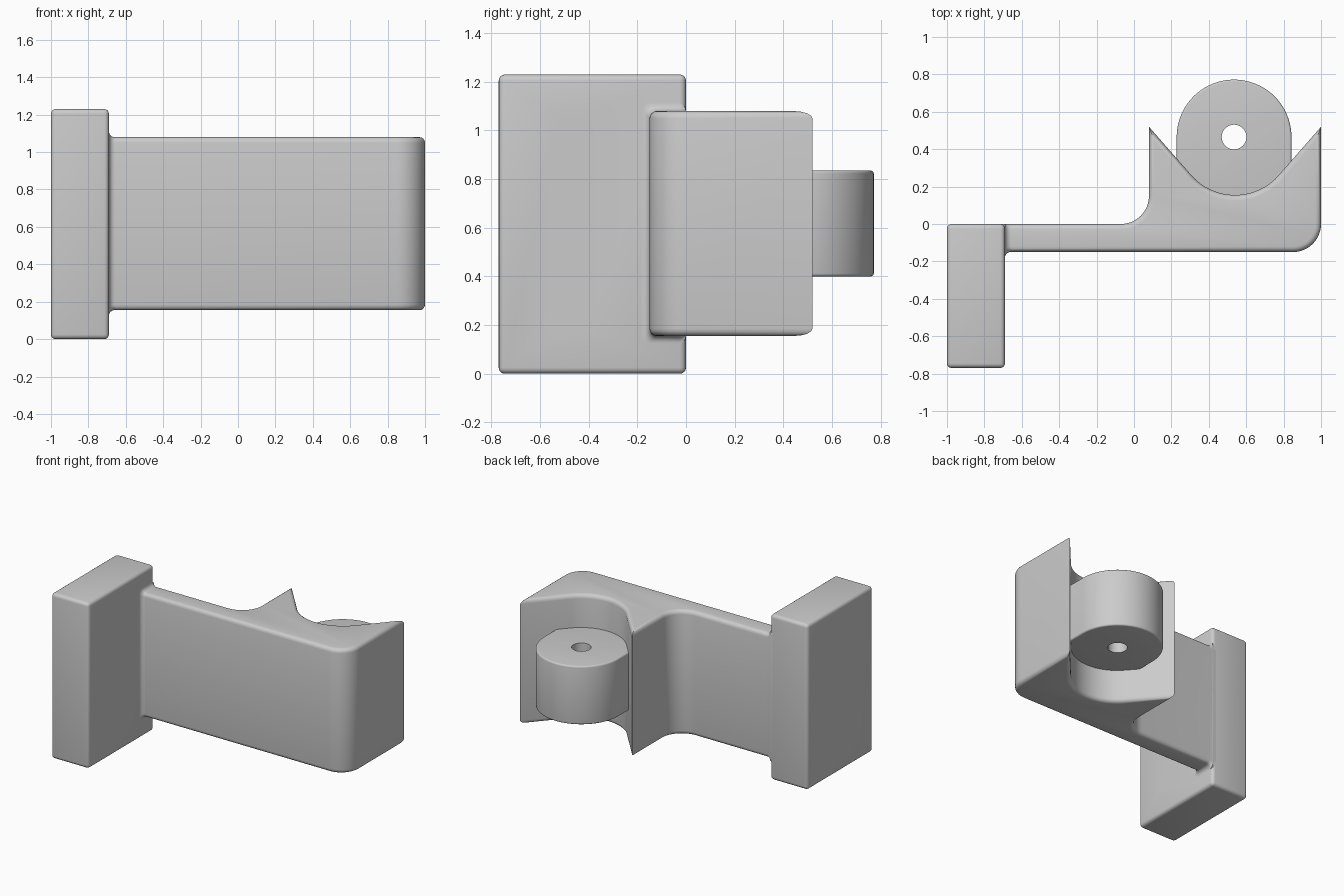
import bpy
import bmesh
from math import sin, cos, pi, radians
from mathutils import Matrix

old = bpy.data.objects.get("Cube")
if old:
    bpy.data.objects.remove(old, do_unlink=True)

GREY = (0.6, 0.6, 0.6, 1)
mat = bpy.data.materials.new("plain grey")
mat.use_nodes = True
mat.diffuse_color = GREY
mat.node_tree.nodes["Principled BSDF"].inputs["Base Color"].default_value = GREY

EDGE = 0.03  # rounding of the outer edges


def arc(cx, cy, r, start, end, n):
    """Points on an arc, angles in degrees."""
    steps = [radians(start + (end - start) * i / n) for i in range(n + 1)]
    return [(cx + r * cos(a), cy + r * sin(a)) for a in steps]


def finish(name, bm):
    bmesh.ops.recalc_face_normals(bm, faces=bm.faces)
    mesh = bpy.data.meshes.new(name)
    bm.to_mesh(mesh)
    bm.free()
    ob = bpy.data.objects.new(name, mesh)
    bpy.context.collection.objects.link(ob)
    mesh.materials.append(mat)
    return ob


def extrude_profile(name, points, z0, z1, rounding):
    """Extrude a plan outline upward and round its top and bottom rims."""
    bm = bmesh.new()
    base = bm.faces.new([bm.verts.new((x, y, z0)) for x, y in points])
    out = bmesh.ops.extrude_face_region(bm, geom=[base], use_keep_orig=True)
    top = [v for v in out["geom"] if isinstance(v, bmesh.types.BMVert)]
    bmesh.ops.translate(bm, verts=top, vec=(0, 0, z1 - z0))
    bmesh.ops.recalc_face_normals(bm, faces=bm.faces)
    rims = [e for e in bm.edges if abs(e.verts[0].co.z - e.verts[1].co.z) < 1e-5]
    bmesh.ops.bevel(bm, geom=rims, offset=rounding, segments=4, profile=0.5,
                    affect='EDGES', clamp_overlap=False)
    return finish(name, bm)


def drill(ob, location, radius, axis):
    """Cut a round through hole along the given axis."""
    bm = bmesh.new()
    bmesh.ops.create_cone(bm, cap_ends=True, segments=40, radius1=radius,
                          radius2=radius, depth=1)
    if axis == 'X':
        bm.transform(Matrix.Rotation(pi / 2, 4, 'Y'))
    bm.transform(Matrix.Translation(location))
    cutter = finish("hole_cutter", bm)
    cutter.hide_render = True
    mod = ob.modifiers.new("hole", 'BOOLEAN')
    mod.operation = 'DIFFERENCE'
    mod.solver = 'EXACT'
    mod.object = cutter
    bpy.context.view_layer.objects.active = ob
    bpy.ops.object.modifier_apply(modifier=mod.name)
    bpy.data.objects.remove(cutter, do_unlink=True)


# Mounting plate with two screw holes
bm = bmesh.new()
bmesh.ops.create_cube(bm, size=1)
bm.transform(Matrix.Translation((-0.845, -0.385, 0.615))
             @ Matrix.Diagonal((0.31, 0.77, 1.23, 1)))
bmesh.ops.bevel(bm, geom=bm.edges[:], offset=0.025, segments=4, profile=0.5,
                affect='EDGES')
plate = finish("mounting_plate", bm)
for z in (0.25, 0.985):
    drill(plate, (-0.845, -0.465, z), 0.078, 'X')

# Arm ending in a cradle with two pointed horns
outline = [(-0.72, -0.15)]
outline += arc(0.85, 0, 0.15, -90, 0, 12)
outline += [(1, 0.52)]
outline += arc(0.54, 0.465, 0.31, -42, -138, 24)
outline += [(0.08, 0.52)]
outline += arc(-0.07, 0.15, 0.15, 0, -90, 12)
outline += [(-0.72, 0)]
arm = extrude_profile("arm", outline, 0.155, 1.08, EDGE)

# Boss seated in the cradle
boss_outline = arc(0.535, 0.465, 0.307, 0, 180, 40) + [(0.228, 0.1), (0.842, 0.1)]
boss = extrude_profile("boss", boss_outline, 0.4, 0.835, 0.012)
drill(boss, (0.535, 0.465, 0.62), 0.066, 'Z')

# Fillet flaring from the arm onto the plate
bm = bmesh.new()
rings = []
sections = [(-0.66 - EDGE * sin(a), EDGE * (1 - cos(a)))
            for a in [i * pi / 12 for i in range(7)]]
sections.append((-0.71, EDGE))
for x, grow in sections:
    y0, y1, z0, z1 = -0.15 - grow, 0, 0.155 - grow, 1.08 + grow
    corners = [(y1 - EDGE, z1 - EDGE), (y0 + EDGE, z1 - EDGE),
               (y0 + EDGE, z0 + EDGE), (y1 - EDGE, z0 + EDGE)]
    ring = []
    for i, (y, z) in enumerate(corners):
        ring += arc(y, z, EDGE, 90 * i, 90 * i + 90, 4)
    rings.append([bm.verts.new((x, y, z)) for y, z in ring])
for a, b in zip(rings, rings[1:]):
    for i in range(len(a)):
        bm.faces.new((a[i - 1], a[i], b[i], b[i - 1]))
bm.faces.new(rings[0])
bm.faces.new(rings[-1])
fillet = finish("arm_fillet", bm)

# Smooth shading that keeps the crisp edges
bpy.ops.object.select_all(action='DESELECT')
for ob in (plate, arm, boss, fillet):
    ob.select_set(True)
bpy.context.view_layer.objects.active = arm
bpy.ops.object.shade_smooth_by_angle(angle=radians(32))
